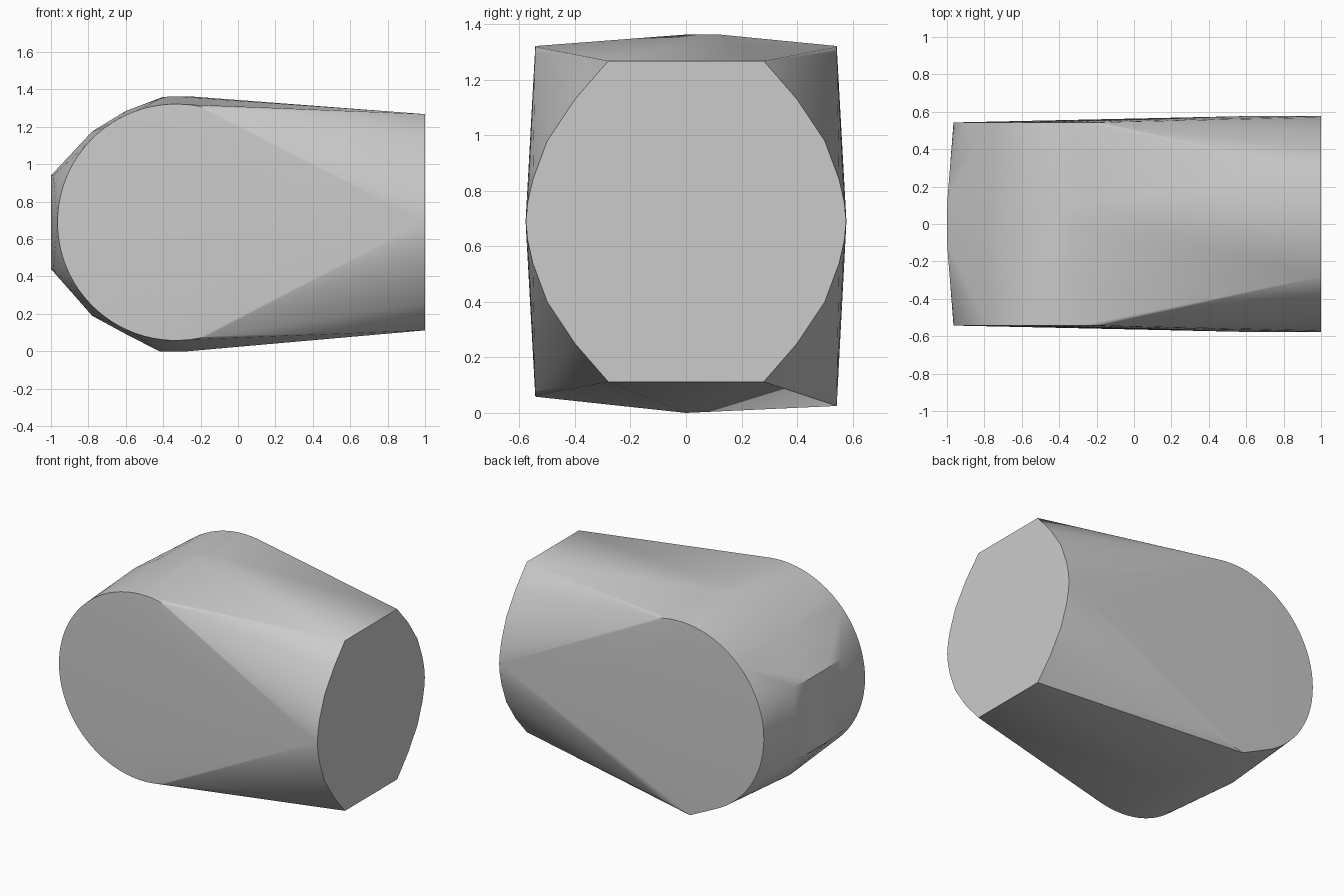
import bpy
import bmesh
from math import sin, cos, radians

cube = bpy.data.objects.get("Cube")
if cube:
    bpy.data.objects.remove(cube)

material = bpy.data.materials.new("light_grey")
material.use_nodes = True
colour = (0.6, 0.6, 0.6, 1)
material.diffuse_color = colour
material.node_tree.nodes["Principled BSDF"].inputs["Base Color"].default_value = colour

MID = 0.69
points = []

for side in (-1, 1):
    # Round flat cheek on each side, open towards the tapered end
    for i in range(49):
        a = radians(75 + 210 * i / 48)
        points.append((-0.333 + 0.632 * cos(a), side * 0.543, MID + 0.632 * sin(a)))
    # Barrel-shaped flat end, mirrored about its middle height
    for y, h in ((0.28, 0.578), (0.4, 0.44), (0.5, 0.29), (0.552, 0.15),
                 (0.57, 0.07), (0.577, 0)):
        points += [(1, side * y, MID + h), (1, side * y, MID - h)]
    # Slight swell before the end
    points.append((0.65, side * 0.578, MID))
    # Blunt nose opposite the end
    for x, y in ((-1, 0.1), (-0.988, 0.25)):
        points += [(x, side * y, MID + 0.25), (x, side * y, MID - 0.25)]

# Crown and belly ridge
points += [(-0.78, 0, 1.175), (-0.6, 0, 1.285), (-0.4, 0.06, 1.36),
           (-0.33, 0, 1.363), (-0.26, 0.12, 1.363),
           (-0.78, 0, 0.19), (-0.6, 0, 0.092), (-0.42, 0, 0), (-0.27, 0, 0),
           (-0.41, 0.543, 0.025)]

# Wrap the outline points in one convex skin
bm = bmesh.new()
for p in points:
    bm.verts.new(p)
hull = bmesh.ops.convex_hull(bm, input=bm.verts)
loose = {g for g in hull["geom_interior"] + hull["geom_unused"]
         if isinstance(g, bmesh.types.BMVert)}
bmesh.ops.delete(bm, geom=list(loose), context="VERTS")
bmesh.ops.dissolve_limit(bm, angle_limit=radians(0.3), verts=bm.verts, edges=bm.edges)
bmesh.ops.recalc_face_normals(bm, faces=bm.faces)

mesh = bpy.data.meshes.new("rounded_block")
bm.to_mesh(mesh)
bm.free()
mesh.materials.append(material)
block = bpy.data.objects.new("rounded_block", mesh)
bpy.context.collection.objects.link(block)
bpy.context.view_layer.objects.active = block
block.select_set(True)
bpy.ops.object.shade_smooth_by_angle(angle=radians(30))
